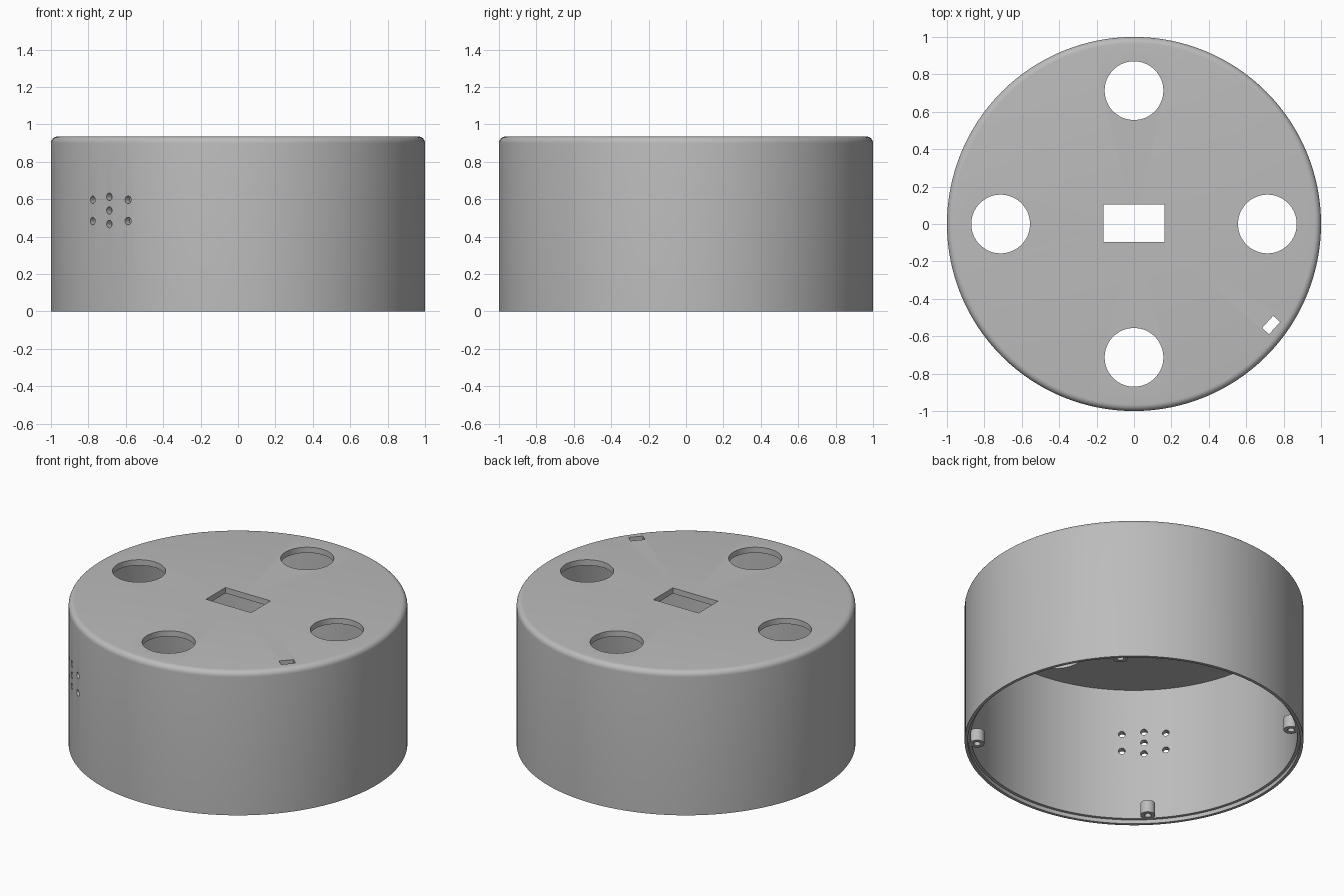
import bpy, bmesh
from math import sin, cos, pi, radians
from mathutils import Matrix, Vector

if "Cube" in bpy.data.objects:
    bpy.data.objects.remove(bpy.data.objects["Cube"])

HEIGHT, WALL, FILLET, LEDGE = 0.935, 0.037, 0.035, 0.025
INNER = 1 - WALL

grey = bpy.data.materials.new("plain grey")
grey.use_nodes = True
grey.diffuse_color = (0.5, 0.5, 0.5, 1)
grey.node_tree.nodes["Principled BSDF"].inputs["Base Color"].default_value = (0.5, 0.5, 0.5, 1)


def make_object(name, bm):
    bmesh.ops.recalc_face_normals(bm, faces=bm.faces[:])
    mesh = bpy.data.meshes.new(name)
    bm.to_mesh(mesh)
    bm.free()
    mesh.materials.append(grey)
    ob = bpy.data.objects.new(name, mesh)
    bpy.context.collection.objects.link(ob)
    return ob


def activate(ob):
    bpy.ops.object.select_all(action='DESELECT')
    ob.select_set(True)
    bpy.context.view_layer.objects.active = ob


def smooth(ob):
    activate(ob)
    bpy.ops.object.shade_smooth_by_angle(angle=radians(30))


def lathe(name, profile, steps):
    """Revolve a profile of (radius, z) points around the z axis."""
    bm = bmesh.new()
    verts = [bm.verts.new((r, 0, z)) for r, z in profile]
    edges = [bm.edges.new(pair) for pair in zip(verts, verts[1:])]
    bmesh.ops.spin(bm, geom=verts + edges, cent=(0, 0, 0), axis=(0, 0, 1),
                   angle=2 * pi, steps=steps, use_merge=False)
    bmesh.ops.remove_doubles(bm, verts=bm.verts[:], dist=1e-5)
    return make_object(name, bm)


# Round housing: rounded top edge, open underside with a stepped lip
fillet = [(1 - FILLET + FILLET * sin(a), HEIGHT - FILLET + FILLET * cos(a))
          for a in (i * pi / 12 for i in range(7))]
housing = lathe("housing", [(0, HEIGHT)] + fillet + [
    (1, 0), (0.981, 0), (0.981, LEDGE), (INNER, LEDGE),
    (INNER, HEIGHT - WALL), (0, HEIGHT - WALL)], 128)

# Cutters for all openings, gathered in one helper mesh
cut = bmesh.new()


def cut_cylinder(matrix, radius, depth, segments):
    bmesh.ops.create_cone(cut, cap_ends=True, segments=segments, radius1=radius,
                          radius2=radius, depth=depth, matrix=matrix)


def cut_box(centre, size, angle=0):
    bmesh.ops.create_cube(cut, size=1, matrix=Matrix.Translation(centre)
                          @ Matrix.Rotation(angle, 4, 'Z')
                          @ Matrix.Diagonal((*size, 1)))


# Four round button holes in the top
for i in range(4):
    a = i * pi / 2
    cut_cylinder(Matrix.Translation((0.713 * cos(a), 0.713 * sin(a), HEIGHT)),
                 0.157, 0.3, 64)

# Display window and small indicator slot
cut_box((0, 0.003, HEIGHT), (0.325, 0.2, 0.3))
cut_box((0.733, -0.54, HEIGHT), (0.088, 0.05, 0.3), radians(48))

# Ring of sound holes around a middle one, drilled parallel through the wall
out = Vector((-sin(radians(43.5)), -cos(radians(43.5)), 0))
side = Vector((-out.y, out.x, 0))
drill = out.to_track_quat('Z', 'Y').to_matrix().to_4x4()
for u, v in [(0, 0), (0, 0.073), (0, -0.073)] + [
        (s * 0.13, t * 0.057) for s in (-1, 1) for t in (-1, 1)]:
    place = out * 0.97 + side * u + Vector((0, 0, 0.54 + v))
    cut_cylinder(Matrix.Translation(place) @ drill, 0.02, 0.2, 24)

cutter = make_object("opening_cutter", cut)
cutter.hide_render = True
mod = housing.modifiers.new("openings", 'BOOLEAN')
mod.operation, mod.solver, mod.object = 'DIFFERENCE', 'EXACT', cutter
activate(housing)
bpy.ops.object.modifier_apply(modifier=mod.name)
bpy.data.objects.remove(cutter)
smooth(housing)

# Four screw posts inside the bottom edge, each with a blind hole
for i, name in enumerate(("back_left", "back_right", "front_right", "front_left")):
    a = pi / 4 + i * pi / 2
    post = lathe("screw_post_" + name, [
        (0, 0.105), (0.044, 0.105), (0.044, LEDGE), (0.02, LEDGE),
        (0.02, 0.09), (0, 0.09)], 32)
    post.location = (0.93 * cos(a), 0.93 * sin(a), 0)
    smooth(post)
